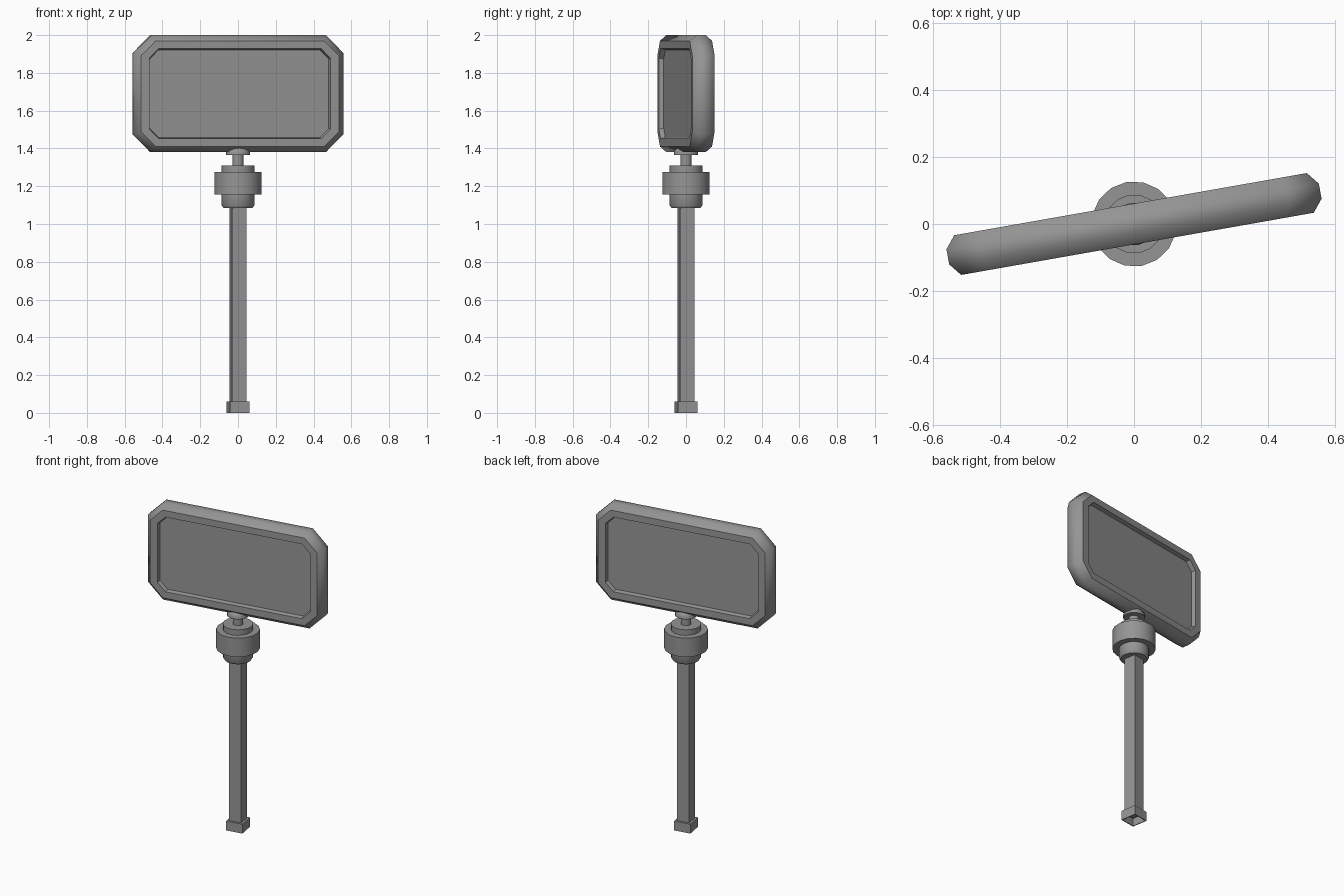
import bpy, bmesh, math

cube = bpy.data.objects.get("Cube")
if cube:
    bpy.data.objects.remove(cube)

TURN = math.radians(10)      # the whole sign is turned about the vertical

grey = bpy.data.materials.new("metal_grey")
grey.use_nodes = True
colour = (0.3, 0.3, 0.3, 1)
grey.diffuse_color = colour
grey.node_tree.nodes["Principled BSDF"].inputs["Base Color"].default_value = colour


def finish(name, bm, smooth_angle=None):
    bmesh.ops.recalc_face_normals(bm, faces=bm.faces)
    mesh = bpy.data.meshes.new(name)
    bm.to_mesh(mesh)
    bm.free()
    mesh.materials.append(grey)
    ob = bpy.data.objects.new(name, mesh)
    bpy.context.collection.objects.link(ob)
    ob.rotation_euler.z = TURN
    if smooth_angle:
        bpy.ops.object.select_all(action='DESELECT')
        ob.select_set(True)
        bpy.context.view_layer.objects.active = ob
        bpy.ops.object.shade_smooth_by_angle(angle=math.radians(smooth_angle))
    return ob


def skin(bm, loops):
    """Join equal-length loops of points, closing both ends."""
    rings = [[bm.verts.new(p) for p in loop] for loop in loops]
    n = len(rings[0])
    for a, b in zip(rings, rings[1:]):
        for i in range(n):
            j = (i + 1) % n
            bm.faces.new((a[i], a[j], b[j], b[i]))
    bm.faces.new(rings[0])
    bm.faces.new(rings[-1])


def octagon(w, h, c, y, zc):
    """Corner-cut rectangle, half sizes w and h, standing at depth y."""
    pts = []
    for sx, sz, first in ((1, 1, 0), (-1, 1, 1), (-1, -1, 0), (1, -1, 1)):
        pair = [(sx * w, y, zc + sz * (h - c)), (sx * (w - c), y, zc + sz * h)]
        pts += pair[::-1] if first else pair
    return pts


def square(s, z):
    return [(x * s, y * s, z) for x, y in ((1, 1), (-1, 1), (-1, -1), (1, -1))]


def turned(name, profile, sides=16):
    """Round part from (radius, height) pairs."""
    bm = bmesh.new()
    steps = [2 * math.pi * i / sides for i in range(sides)]
    skin(bm, [[(r * math.cos(a), r * math.sin(a), z) for a in steps]
              for r, z in profile])
    return finish(name, bm, 40)


# Sign panel: bevelled rim with a recessed screen on both faces
half = [(0.563, 0.31, 0.095, 0.023), (0.533, 0.28, 0.08, 0.06),
        (0.487, 0.238, 0.05, 0.06), (0.481, 0.232, 0.048, 0.035)]
loops = [octagon(w, h, c, -y, 1.69) for w, h, c, y in half[::-1]]
loops += [octagon(w, h, c, y, 1.69) for w, h, c, y in half]
bm = bmesh.new()
skin(bm, loops)
finish("sign_panel", bm, 42)

# Square pole
bm = bmesh.new()
skin(bm, [square(0.0385, 0.045), square(0.0385, 1.1)])
finish("pole", bm)

# Thin-walled foot sleeve, open underneath
bm = bmesh.new()
skin(bm, [square(0.03, 0.05), square(0.047, 0.05), square(0.047, 0),
          square(0.052, 0), square(0.052, 0.06), square(0.03, 0.06)])
finish("foot_sleeve", bm)

# Swivel joint
turned("lower_collar", [(0.078, 1.085), (0.088, 1.1), (0.088, 1.17)])
turned("swivel_drum", [(0.127, 1.155), (0.127, 1.275)])
turned("upper_collar", [(0.088, 1.27), (0.088, 1.31)])
turned("neck", [(0.03, 1.3), (0.03, 1.38)])
turned("panel_mount", [(0.064, 1.365), (0.064, 1.383), (0.052, 1.4), (0.03, 1.412)])
